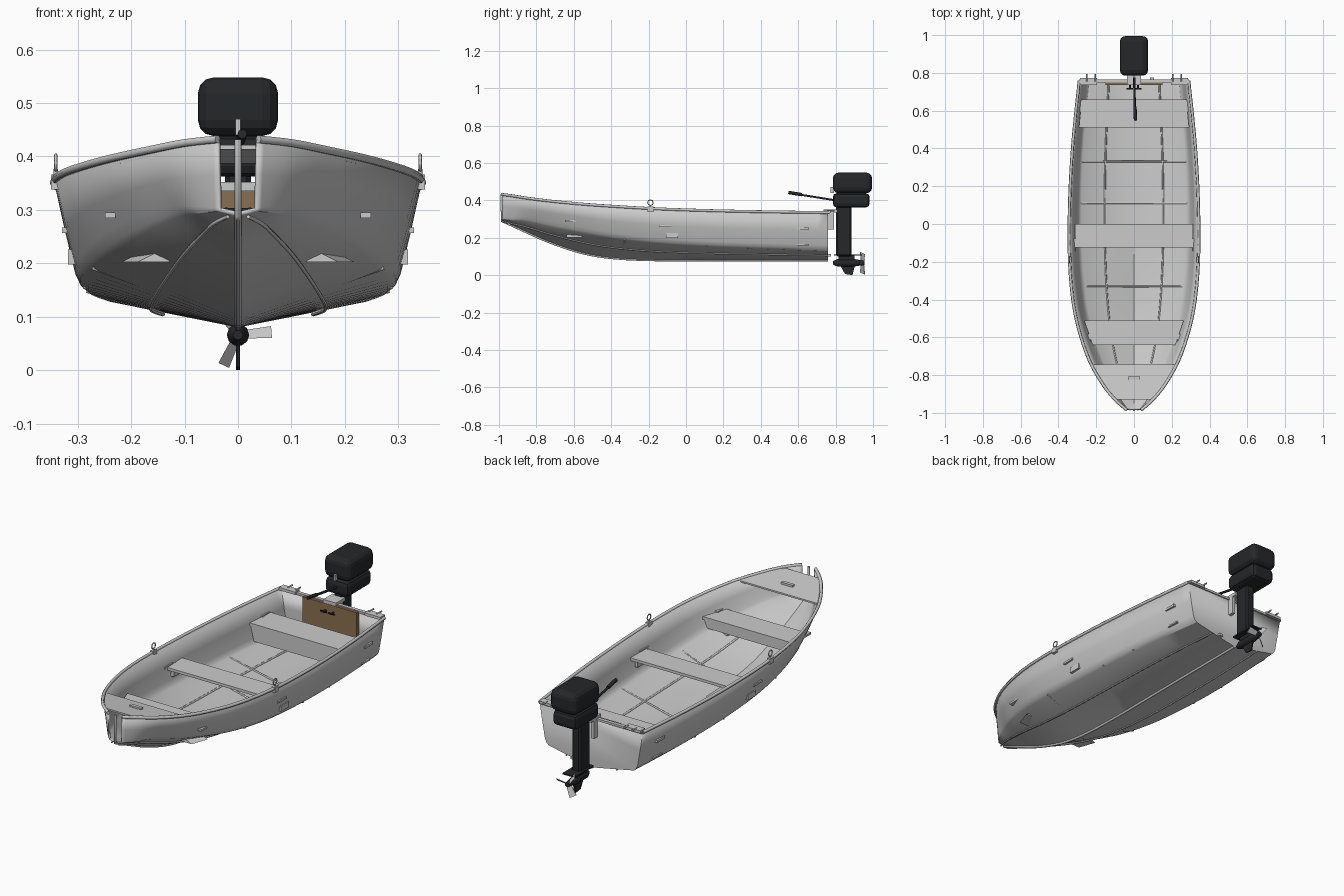
import bpy, bmesh, math
from mathutils import Vector

if "Cube" in bpy.data.objects:
    bpy.data.objects.remove(bpy.data.objects["Cube"])

def mat(name, c):
    m = bpy.data.materials.new(name)
    m.diffuse_color = (*c, 1)
    m.use_nodes = True
    m.node_tree.nodes["Principled BSDF"].inputs["Base Color"].default_value = m.diffuse_color
    return m
BLACK = mat("black_paint", (0.018, 0.02, 0.022))
WOOD = mat("plywood", (0.25, 0.16, 0.08))

def mesh(name, verts, faces, m=None):
    bm = bmesh.new()
    vs = [bm.verts.new(v) for v in verts]
    for f in faces:
        bm.faces.new([vs[i] for i in f])
    bmesh.ops.recalc_face_normals(bm, faces=bm.faces[:])
    me = bpy.data.meshes.new(name)
    bm.to_mesh(me)
    bm.free()
    o = bpy.data.objects.new(name, me)
    bpy.context.collection.objects.link(o)
    if m:
        me.materials.append(m)
    return o

def smooth(o, angle=35):
    bpy.ops.object.select_all(action='DESELECT')
    o.select_set(True)
    bpy.context.view_layer.objects.active = o
    bpy.ops.object.shade_smooth_by_angle(angle=math.radians(angle))

def prism(name, base, offset, m=None):
    n, d = len(base), Vector(offset)
    vs = [Vector(p) for p in base] + [Vector(p) + d for p in base]
    fs = [list(range(n)), list(range(n, 2 * n))]
    fs += [(i, (i + 1) % n, (i + 1) % n + n, i + n) for i in range(n)]
    return mesh(name, vs, fs, m)

def box(name, x, y, z, m=None, bevel=0, seg=2):
    o = prism(name, [(x[0], y[0], z[0]), (x[1], y[0], z[0]), (x[1], y[1], z[0]), (x[0], y[1], z[0])],
              (0, 0, z[1] - z[0]), m)
    if bevel:
        b = o.modifiers.new("bevel", 'BEVEL')
        b.width, b.segments = bevel, seg
    return o

def tube(name, pts, r, m=None, cyclic=False, res=1):
    cu = bpy.data.curves.new(name, 'CURVE')
    cu.dimensions, cu.bevel_depth, cu.bevel_resolution, cu.use_fill_caps = '3D', r, res, True
    s = cu.splines.new('POLY')
    s.points.add(len(pts) - 1)
    for p, q in zip(s.points, pts):
        p.co = (*q, 1)
    s.use_cyclic_u = cyclic
    o = bpy.data.objects.new(name, cu)
    bpy.context.collection.objects.link(o)
    if m:
        cu.materials.append(m)
    return o

# hull stations: y, sheer x, sheer z, chine x, chine z, keel z
ST = [(-.985, .038, .432, .035, .300, .290), (-.93, .100, .425, .080, .298, .265),
      (-.85, .165, .412, .118, .294, .228), (-.72, .238, .396, .185, .268, .172),
      (-.55, .295, .380, .242, .235, .117), (-.38, .327, .368, .275, .205, .090),
      (-.15, .343, .355, .295, .178, .080), (.15, .340, .345, .298, .160, .080),
      (.45, .322, .339, .285, .150, .080), (.76, .290, .335, .255, .140, .080)]
LINES = []
for i in range(len(ST) - 1):
    p0, p1, p2, p3 = (ST[max(0, min(len(ST) - 1, i + k))] for k in (-1, 0, 1, 2))
    for j in range(4):
        t = j / 4
        LINES.append([0.5 * (2 * b + (c - a) * t + (2 * a - 5 * b + 4 * c - d) * t * t
                      + (3 * b - a - 3 * c + d) * t ** 3) for a, b, c, d in zip(p0, p1, p2, p3)])
LINES.append(list(ST[-1]))

def at(y):
    for a, b in zip(LINES, LINES[1:]):
        if y <= b[0]:
            t = (y - a[0]) / (b[0] - a[0])
            return [u + (v - u) * t for u, v in zip(a, b)]
    return LINES[-1]

def half(y, z):
    _, sx, sz, cx, cz, kz = at(y)
    if z < cz:
        return cx * (z - kz) / (cz - kz)
    return cx + (sx - cx) * min(1, (z - cz) / (sz - cz))

def bottom(y, f, dz=0):
    _, sx, sz, cx, cz, kz = at(y)
    return (cx * f, y, kz + (cz - .012 - kz) * abs(f) + dz)

# hull shell with transom, open at the bow slot
verts, faces = [], []
for y, sx, sz, cx, cz, kz in LINES:
    k = min(1, cx / .2)
    side = [(sx, sz), (cx + .55 * (sx - cx), cz + .5 * (sz - cz)), (cx + .15 * (sx - cx), cz + .02 * k),
            (cx - .003 * k, cz), (cx * .94, cz - .012 * k), (cx * .5, kz + (cz - .012 * k - kz) * .53)]
    verts += [(-x, y, z) for x, z in side] + [(0, y, kz)] + [(x, y, z) for x, z in side[::-1]]
N = 13
for i in range(len(LINES) - 1):
    faces += [(i * N + j, i * N + j + 1, i * N + N + j + 1, i * N + N + j) for j in range(N - 1)]
faces.append(list(range((len(LINES) - 1) * N, len(LINES) * N)))
hull = mesh("hull", verts, faces)
smooth(hull, 30)
so = hull.modifiers.new("shell", 'SOLIDIFY')
so.thickness, so.offset = .007, -1

# keel strip and stem bar
tube("keel_strip", [(0, -.985, .432)] + [(0, l[0], l[5]) for l in LINES], .007)
box("transom_cap", (-.29, .29), (.748, .766), (.328, .339))

for s in (-1, 1):
    # gunwale, outer strakes and inner stringers
    tube("gunwale", [(s * l[1], l[0], l[2]) for l in LINES], .008)
    tube("strake", [bottom(l[0], .55 * s, -.002) for l in LINES], .004)
    ys = [-.74 + 1.48 * i / 24 for i in range(25)]
    tube("stringer", [bottom(y, .52 * s, .009) for y in ys], .005)
    # oarlock
    x = s * .341
    box("oarlock_base", (x - .009, x + .009), (-.205, -.175), (.338, .366))
    tube("oarlock_pin", [(x, -.19, .35), (x, -.19, .376)], .004)
    tube("oarlock_ring", [(x, -.19 + .015 * math.cos(a * math.pi / 4), .388 + .015 * math.sin(a * math.pi / 4))
                          for a in range(8)], .003, cyclic=True)
    # seat end tabs and plates on the hull sides
    for y, z, h in ((-.615, .29, .005), (-.11, .262, .005), (.625, .25, .006), (-.075, .212, .014), (.625, .162, .004)):
        w = half(y, z)
        box("side_tab", (s * w - .01, s * w + .01), (y - .032, y + .032), (z - h, z + h))
    # spray wedge near the bow
    w = half(-.6, .225)
    prism("spray_wedge", [(s * (w - .06), -.64, .232), (s * (w - .06), -.64, .202), (s * w, -.64, .202),
                          (s * w, -.56, .205), (s * (w - .06), -.56, .205)][:3], (s * .03, .085, 0))
    # stern corner handles
    for px in (.205, .25):
        tube("handle_post", [(s * px, .755, .345), (s * px, .795, .345)], .004)
    box("stern_corner", (s * .24 - .045, s * .24 + .045), (.735, .772), (.332, .346))
    # bracket under the middle seat
    box("seat_bracket", (s * .29 - .008, s * .29 + .008), (-.11, -.015), (.215, .25))

# floor ribs following the V bottom
for y in (.33, .11, -.33):
    tube("floor_rib", [bottom(y, f, .009) for f in (-.97, 0, .97)], .005)

# seats cut to the hull width
for name, y0, y1, z in (("stern_seat", .51, .66, .25), ("middle_seat", -.125, 0, .262), ("bow_seat", -.64, -.51, .29)):
    a, b = half(y0, z - .012) - .006, half(y1, z - .012) - .006
    prism(name, [(-a, y0, z - .014), (a, y0, z - .014), (b, y1, z - .014), (-b, y1, z - .014)], (0, 0, .014))
for name, y, z0, z1 in (("stern_apron", .513, .16, .24), ("bow_apron", -.52, .235, .28)):
    a, b = half(y, z0) - .012, half(y, z1) - .008
    prism(name, [(-a, y, z0), (a, y, z0), (b, y, z1), (-b, y, z1)], (0, .007, 0))

# foredeck with lip and handle
dl = [at(y) for y in (-.745, -.78, -.82, -.86, -.9, -.93)]
prism("foredeck", [(l[1] - .004, l[0], l[2] - .012) for l in dl] + [(.004 - l[1], l[0], l[2] - .012) for l in dl[::-1]],
      (0, 0, .008))
box("deck_handle", (-.032, .032), (-.825, -.808), (.4, .413))

# wooden motor board and clamp
box("motor_board", (-.152, .152), (.735, .755), (.18, .334), WOOD)
for s in (-1, 1):
    tube("clamp_screw", [(s * .022, .715, .3), (s * .022, .76, .3)], .005, BLACK)
    tube("clamp_handle", [(s * .022 - .017, .717, .3), (s * .022 + .017, .717, .3)], .004, BLACK)
    box("clamp_arm", (s * .028 - .008, s * .028 + .008), (.76, .79), (.245, .345))
box("clamp_bridge", (-.036, .036), (.735, .81), (.335, .352))
box("drain_fitting", (.085, .105), (.757, .775), (.1, .112))

# outboard motor
box("cowl_upper", (-.075, .075), (.785, .995), (.438, .548), BLACK, .03, 3)
box("cowl_lower", (-.066, .066), (.785, .982), (.362, .438), BLACK, .02, 2)
box("motor_leg", (-.024, .024), (.802, .884), (.1, .37), BLACK, .008, 1)
box("cavitation_plate", (-.035, .035), (.79, .94), (.104, .111), BLACK)
box("gearcase_neck", (-.012, .012), (.815, .9), (.06, .106), BLACK)
g = tube("gearcase", [(0, .785, .066), (0, .81, .066), (0, .9, .066), (0, .955, .066)], .021, BLACK, res=3)
for p, r in zip(g.data.splines[0].points, (.45, 1, 1, .55)):
    p.radius = r
prism("skeg", [(-.004, .82, .06), (-.004, .905, .06), (-.004, .89, .0), (-.004, .85, .006)], (.008, 0, 0), BLACK)
box("starter_handle", (-.005, .005), (.772, .79), (.44, .47))

# propeller
for k in range(3):
    a = math.radians(5 + 120 * k)
    r, t = Vector((math.cos(a), 0, math.sin(a))), Vector((-math.sin(a), 0, math.cos(a)))
    c, yv = Vector((0, .942, .066)), Vector((0, .012, 0))
    prism("propeller_blade", [c + r * .012 - t * .008 - yv * .7, c + r * .012 + t * .008 + yv * .7,
                              c + r * .063 + t * .011 + yv, c + r * .063 - t * .011 - yv], (0, .003, 0))

# tiller arm and grip
tube("tiller_arm", [(0, .8, .4), (.005, .6, .432)], .006, BLACK)
tube("tiller_grip", [(.005, .62, .43), (.008, .548, .442)], .009, BLACK, res=2)
